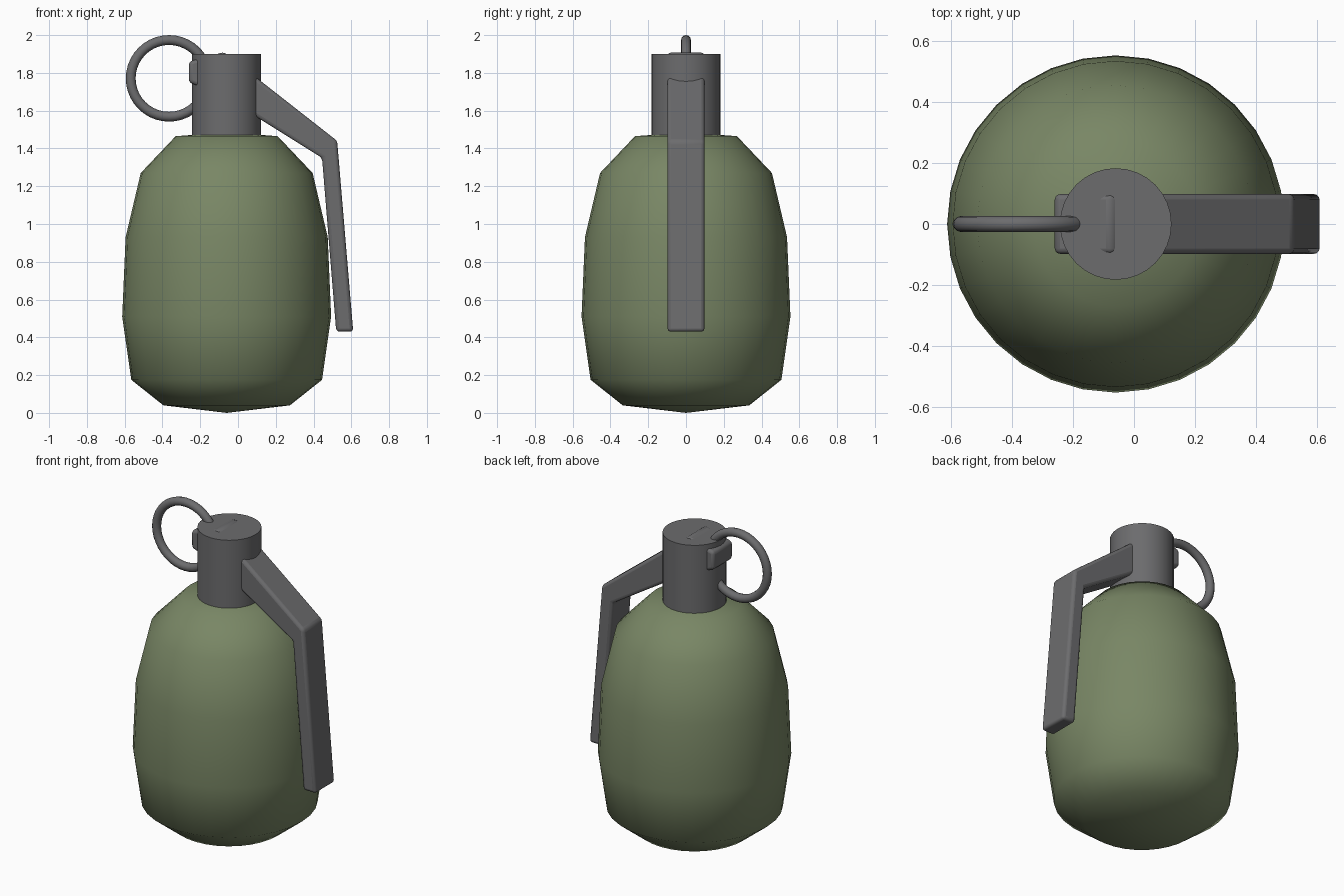
import bpy, bmesh, math

if "Cube" in bpy.data.objects:
    bpy.data.objects.remove(bpy.data.objects["Cube"])

AXIS_X = -0.06


def material(name, rgb):
    m = bpy.data.materials.new(name)
    m.diffuse_color = (*rgb, 1)
    m.use_nodes = True
    m.node_tree.nodes["Principled BSDF"].inputs["Base Color"].default_value = m.diffuse_color
    return m


green = material("olive green", (0.19, 0.24, 0.13))
steel = material("dark steel", (0.15, 0.15, 0.155))


def finish(bm, name, mat):
    bmesh.ops.recalc_face_normals(bm, faces=bm.faces)
    me = bpy.data.meshes.new(name)
    bm.to_mesh(me)
    bm.free()
    ob = bpy.data.objects.new(name, me)
    bpy.context.collection.objects.link(ob)
    me.materials.append(mat)
    return ob


def smooth(ob, angle):
    bpy.ops.object.select_all(action='DESELECT')
    ob.select_set(True)
    bpy.context.view_layer.objects.active = ob
    bpy.ops.object.shade_smooth_by_angle(angle=math.radians(angle))


def lathe(name, profile, sides, mat):
    bm = bmesh.new()
    vs = [bm.verts.new((AXIS_X + r, 0, z)) for r, z in profile]
    es = [bm.edges.new(p) for p in zip(vs, vs[1:])]
    bmesh.ops.spin(bm, geom=vs + es, cent=(AXIS_X, 0, 0), axis=(0, 0, 1),
                   angle=math.tau, steps=sides, use_merge=True)
    bmesh.ops.remove_doubles(bm, verts=bm.verts, dist=1e-4)
    return finish(bm, name, mat)


# Body: coarse rounded shell, fully smooth
body = lathe("body", [(0, 0), (0.335, 0.04), (0.505, 0.175), (0.553, 0.51),
                      (0.535, 0.93), (0.455, 1.27), (0.27, 1.465), (0, 1.485)],
             32, green)
smooth(body, 180)

# Fuse housing on top
fuse = lathe("fuse_housing", [(0, 1.47), (0.183, 1.47), (0.183, 1.9), (0, 1.9)],
             32, steel)
smooth(fuse, 40)

# Safety lever: side outline extruded across y, running through the housing
outline = [(-0.26, 1.86), (-0.075, 1.91), (0.525, 1.44), (0.61, 0.43),
           (0.52, 0.43), (0.445, 1.35), (-0.075, 1.675), (-0.26, 1.75)]
bm = bmesh.new()
face = bm.faces.new([bm.verts.new((x, -0.098, z)) for x, z in outline])
ext = bmesh.ops.extrude_face_region(bm, geom=[face])
bmesh.ops.translate(bm, vec=(0, 0.196, 0),
                    verts=[g for g in ext["geom"] if isinstance(g, bmesh.types.BMVert)])
lever = finish(bm, "safety_lever", steel)
bev = lever.modifiers.new("soft_edges", 'BEVEL')
bev.width = 0.018
bev.segments = 3
bev.limit_method = 'ANGLE'
bev.angle_limit = math.radians(20)
smooth(lever, 35)

# Pull ring, upright in the xz plane
bpy.ops.mesh.primitive_torus_add(major_radius=0.203, minor_radius=0.026,
                                 major_segments=40, minor_segments=12,
                                 location=(-0.365, 0, 1.771),
                                 rotation=(math.pi / 2, 0, 0))
ring = bpy.context.object
ring.name = "pull_ring"
ring.data.materials.append(steel)
smooth(ring, 180)
